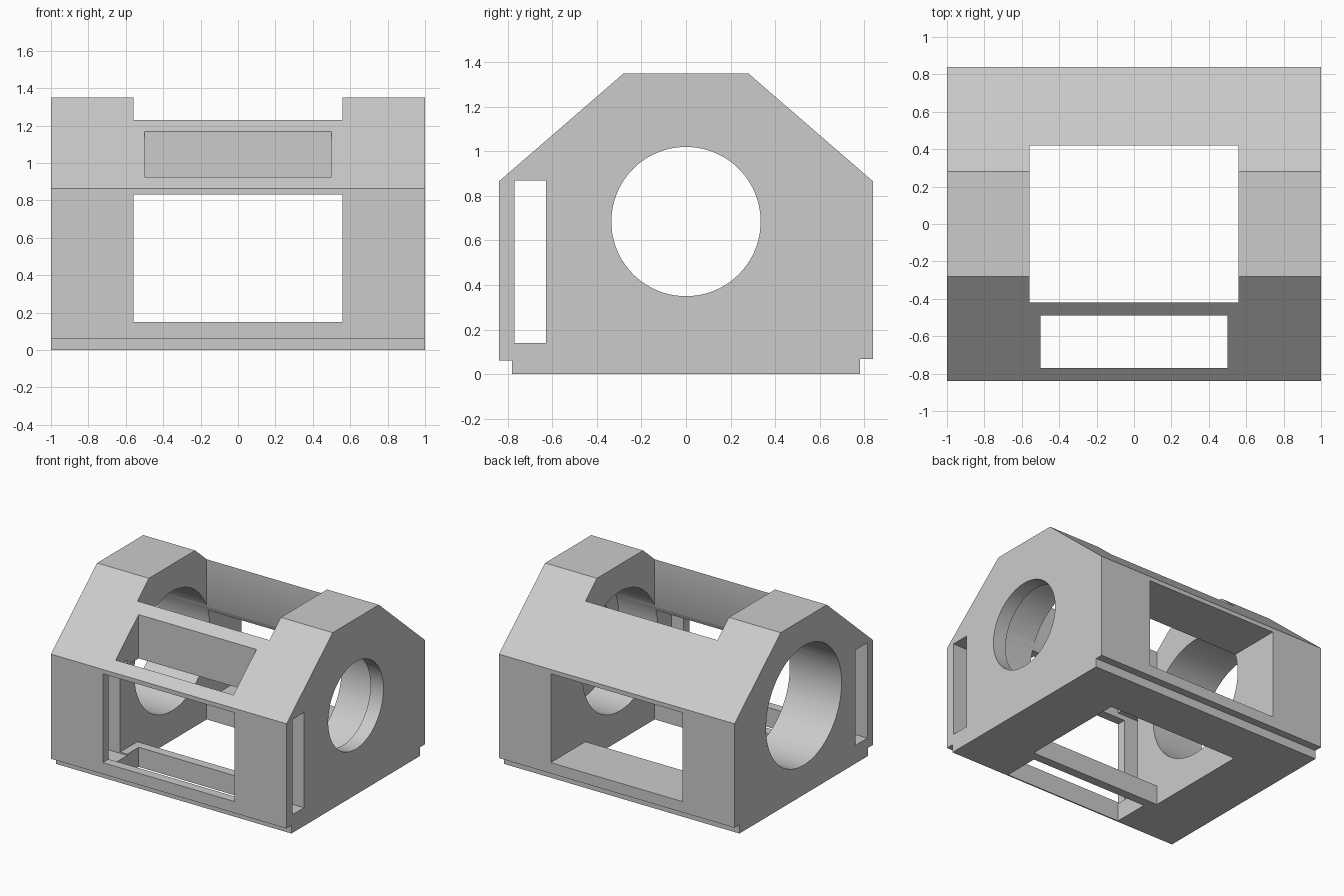
import bpy
import bmesh
import math
from mathutils import Matrix

cube = bpy.data.objects.get("Cube")
if cube:
    bpy.data.objects.remove(cube, do_unlink=True)

grey = bpy.data.materials.new("plain grey")
grey.use_nodes = True
colour = (0.6, 0.6, 0.6, 1)
grey.diffuse_color = colour
grey.node_tree.nodes["Principled BSDF"].inputs["Base Color"].default_value = colour


def add_object(name, bm):
    bmesh.ops.recalc_face_normals(bm, faces=bm.faces)
    mesh = bpy.data.meshes.new(name)
    bm.to_mesh(mesh)
    bm.free()
    mesh.materials.append(grey)
    obj = bpy.data.objects.new(name, mesh)
    bpy.context.collection.objects.link(obj)
    return obj


def box(name, x, y, z):
    """Box spanning the (low, high) ranges x, y and z."""
    bm = bmesh.new()
    bmesh.ops.create_cube(bm, size=1)
    for v in bm.verts:
        v.co = [r[0] if c < 0 else r[1] for c, r in zip(v.co, (x, y, z))]
    return add_object(name, bm)


def bore(name, radius, x0, x1):
    """Round cutter along x."""
    bm = bmesh.new()
    place = Matrix.Translation(((x0 + x1) / 2, 0, 0.685)) @ Matrix.Rotation(math.pi / 2, 4, "Y")
    bmesh.ops.create_cone(bm, cap_ends=True, segments=96, radius1=radius,
                          radius2=radius, depth=x1 - x0, matrix=place)
    return add_object(name, bm)


# Housing body: gabled profile with a rebated foot, extruded along x
profile = [(-0.78, 0), (0.78, 0), (0.78, 0.067), (0.84, 0.067), (0.84, 0.865),
           (0.28, 1.35), (-0.28, 1.35), (-0.84, 0.865), (-0.84, 0.062), (-0.78, 0.062)]
bm = bmesh.new()
face = bm.faces.new([bm.verts.new((-1, y, z)) for y, z in profile])
extruded = bmesh.ops.extrude_face_region(bm, geom=[face])
bmesh.ops.translate(bm, vec=(2, 0, 0),
                    verts=[g for g in extruded["geom"] if isinstance(g, bmesh.types.BMVert)])
body = add_object("housing_body", bm)

# Openings: central shaft, front-to-back window, front shaft, side slot, stepped bore
through = (-2, 2)
cutters = [
    box("central_shaft_cutter", (-0.56, 0.56), (-0.42, 0.42), through),
    box("window_cutter", (-0.56, 0.56), through, (0.15, 0.832)),
    box("front_shaft_cutter", (-0.5, 0.5), (-0.77, -0.49), through),
    box("side_slot_cutter", through, (-0.77, -0.628), (0.14, 0.87)),
    bore("wide_bore_cutter", 0.458, -1.2, 0.89),
    bore("narrow_bore_cutter", 0.335, 0.7, 1.2),
]

bpy.ops.object.select_all(action="DESELECT")
bpy.context.view_layer.objects.active = body
body.select_set(True)
for cutter in cutters:
    cutter.hide_render = True
    mod = body.modifiers.new(cutter.name, "BOOLEAN")
    mod.operation = "DIFFERENCE"
    mod.solver = "EXACT"
    mod.object = cutter
    bpy.ops.object.modifier_apply(modifier=mod.name)
    bpy.data.objects.remove(cutter, do_unlink=True)

bpy.ops.object.shade_smooth_by_angle(angle=math.radians(30))
